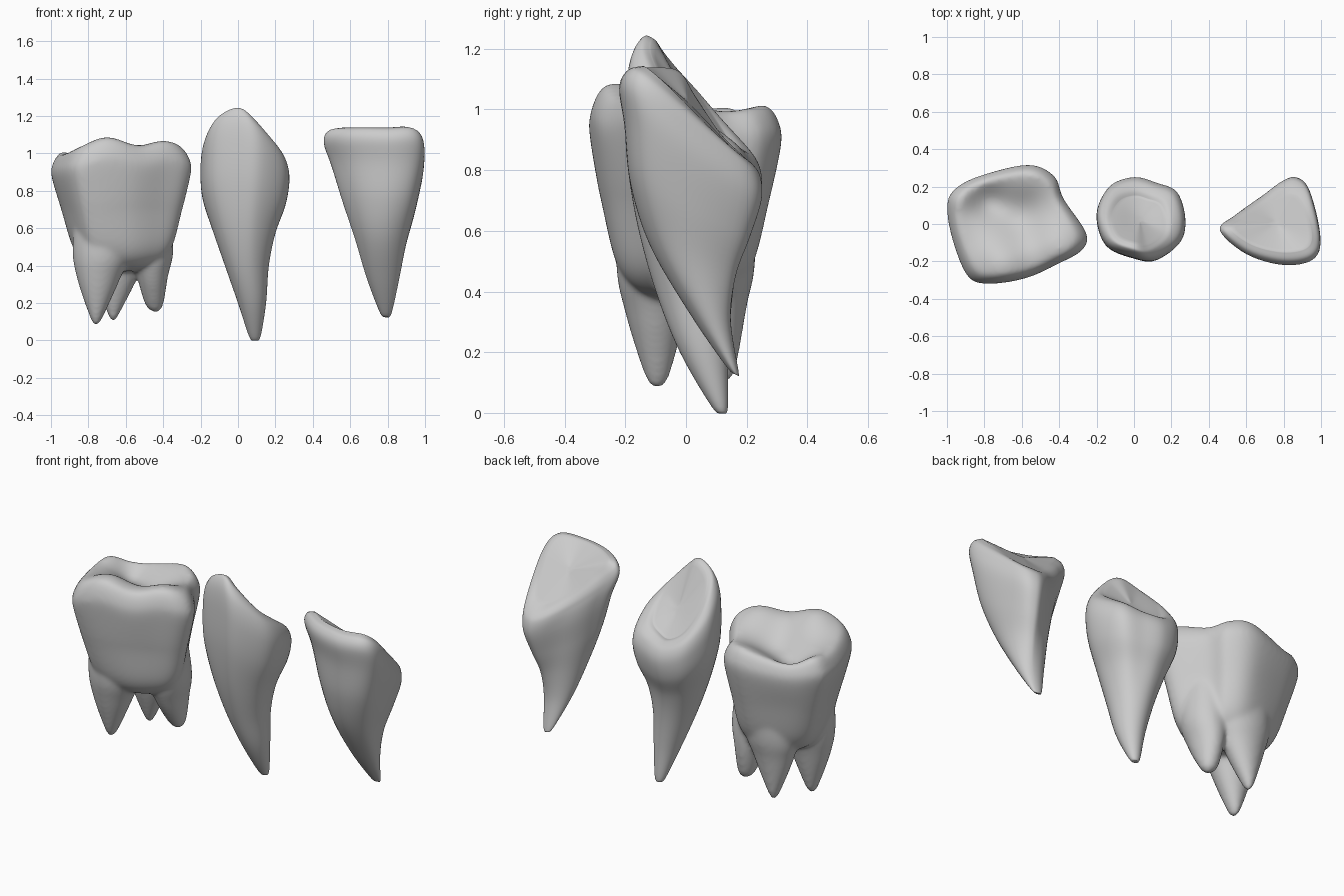
import bpy, bmesh, math

if "Cube" in bpy.data.objects:
    bpy.data.objects.remove(bpy.data.objects["Cube"])


def spline(p, i, f, closed):
    """Catmull-Rom sample between control tuples i and i+1."""
    n = len(p)
    k = [(i + d) % n if closed else min(max(i + d, 0), n - 1) for d in (-1, 0, 1, 2)]
    a, b, c, d = (p[j] for j in k)
    return [0.5 * (2 * y + (z - x) * f + (2 * x - 5 * y + 4 * z - w) * f * f
                   + (3 * y - x - 3 * z + w) * f ** 3) for x, y, z, w in zip(a, b, c, d)]


def unit_outline(pts, sub=6):
    """Smooth closed outline scaled to the unit square; third value is tilt."""
    s = [spline(pts, i, j / sub, True) for i in range(len(pts)) for j in range(sub)]
    x0, x1 = min(p[0] for p in s), max(p[0] for p in s)
    y0, y1 = min(p[1] for p in s), max(p[1] for p in s)
    return [((x - x0) / (x1 - x0), (y - y0) / (y1 - y0), t) for x, y, t in s]


def loft(bm, pts, rings, bumps=(), lo=0.72, sub=6):
    """rings: front z, back z, x min, x max, y min, y max, roundness."""
    shape = unit_outline(pts)
    dense = [spline(rings, i, j / sub, False) for i in range(len(rings) - 1) for j in range(sub)]
    dense.append(rings[-1])
    loops = []
    for zf, zb, xl, xr, yf, yb, w in dense:
        w = min(max(w, 0), 1)
        loop = []
        for u, v, t in shape:
            a = math.atan2(v - .5, u - .5)
            u += w * (.5 + .5 * math.cos(a) - u)
            v += w * (.5 + .5 * math.sin(a) - v)
            loop.append((xl + u * (xr - xl), yf + v * (yb - yf), zf + t * (zb - zf)))
        loops.append(loop)
    # top surface: shrink the last loop towards its middle
    last = loops[-1]
    mid = [sum(p[i] for p in last) / len(last) for i in range(3)]
    for k in range(1, 10):
        loops.append([[m + (c - m) * (1 - k / 10) for c, m in zip(p, mid)] for p in last])
    vl = []
    for loop in loops:
        row = []
        for x, y, z in loop:
            f = min(max((z - lo) / .2, 0), 1)
            f = f * f * (3 - 2 * f)
            z += f * sum(h * math.exp(-((x - bx) ** 2 + (y - by) ** 2) / (r * r))
                         for bx, by, h, r in bumps)
            row.append(bm.verts.new((x, y, z)))
        vl.append(row)
    n = len(shape)
    for a, b in zip(vl, vl[1:]):
        for i in range(n):
            j = (i + 1) % n
            bm.faces.new((a[i], a[j], b[j], b[i]))
    bm.faces.new(vl[0][::-1])
    bm.faces.new(vl[-1])


def finish(bm, name):
    bmesh.ops.recalc_face_normals(bm, faces=bm.faces)
    for f in bm.faces:
        f.smooth = True
    me = bpy.data.meshes.new(name)
    bm.to_mesh(me)
    bm.free()
    ob = bpy.data.objects.new(name, me)
    bpy.context.collection.objects.link(ob)
    return ob


# incisor: wedge with a slanted back face
bm = bmesh.new()
loft(bm, [(.46, -.03, .04), (.6, -.16, 0), (.8, -.22, 0), (.96, -.19, 0), (1, -.07, .25),
          (.94, .18, .85), (.87, .25, 1), (.79, .23, .95), (.67, .14, .7), (.54, .05, .33)],
     [(.13, .13, .785, .795, .163, .172, 1), (.15, .135, .76, .82, .135, .173, 1),
      (.33, .30, .69, .86, .01, .15, .85), (.55, .45, .625, .9, -.12, .17, .6),
      (.75, .58, .56, .95, -.185, .215, .3), (.95, .70, .50, .99, -.205, .25, .1),
      (1.07, .78, .46, .997, -.22, .245, 0), (1.125, .825, .475, .985, -.195, .215, 0),
      (1.138, .865, .52, .95, -.15, .16, 0)])
finish(bm, "incisor")

# canine: pointed, with a dished back face
bm = bmesh.new()
loft(bm, [(0, -.19, 0), (.12, -.2, .16), (.25, -.1, .5), (.275, .03, .7), (.23, .17, .88),
          (.12, .22, .97), (0, .25, 1), (-.13, .2, .85), (-.2, .05, .5), (-.15, -.12, .16)],
     [(0, 0, .085, .095, .115, .125, 1), (.02, .02, .06, .12, .085, .138, 1),
      (.2, .2, .0, .15, -.02, .14, 1), (.4, .4, -.07, .165, -.1, .155, .8),
      (.62, .55, -.135, .2, -.16, .185, .4), (.85, .67, -.19, .255, -.195, .235, .1),
      (1.05, .77, -.2, .275, -.2, .25, 0), (1.18, .84, -.188, .255, -.185, .23, 0),
      (1.245, .88, -.155, .205, -.15, .185, 0), (1.24, .89, -.12, .17, -.115, .15, 0)],
     [(.03, .04, -.04, .12)])
finish(bm, "canine")

# molar crown with cusps and a hollow between them
bm = bmesh.new()
crown = [(-1, .1), (-.96, .19), (-.83, .26), (-.57, .32), (-.43, .26), (-.38, .14),
         (-.26, -.04), (-.28, -.13), (-.4, -.2), (-.58, -.28), (-.78, -.31), (-.89, -.27),
         (-.97, -.08)]
prof = [(.37, -.68, -.54, -.06, .06, 1), (.41, -.81, -.43, -.17, .16, .5),
        (.5, -.885, -.35, -.235, .225, .25), (.7, -.945, -.297, -.28, .275, 0),
        (.88, -.998, -.25, -.318, .315, 0), (.95, -.985, -.26, -.31, .305, 0),
        (.995, -.95, -.3, -.28, .275, 0), (1, -.9, -.35, -.24, .24, 0)]
loft(bm, [(x, y, 0) for x, y in crown], [(z, z, *r) for z, *r in prof],
     [(-.7, -.22, .088, .15), (-.4, -.12, .068, .14), (-.54, .25, .02, .1), (-.93, .14, .02, .07),
      (-.62, .05, -.07, .14), (-.78, .12, -.07, .1)])
# molar roots, their upper ends buried in the crown
circle = [(math.cos(i * math.pi / 4), math.sin(i * math.pi / 4), 0) for i in range(8)]
roots = [((.08, -.765, -.755, -.105, -.09), (.12, -.79, -.725, -.135, -.055),
          (.33, -.86, -.63, -.2, .0), (.5, -.885, -.57, -.23, .04), (.8, -.86, -.62, -.21, .02)),
         ((.15, -.45, -.43, .06, .085), (.19, -.495, -.4, .02, .12),
          (.34, -.54, -.375, -.07, .15), (.5, -.58, -.345, -.12, .15), (.8, -.6, -.38, -.12, .12)),
         ((.1, -.675, -.66, .12, .14), (.15, -.70, -.63, .09, .165),
          (.35, -.77, -.53, .02, .2), (.5, -.8, -.48, .0, .228), (.8, -.78, -.5, .0, .23))]
for root in roots:
    loft(bm, circle, [(z, z, *r, 1) for z, *r in root])
molar = finish(bm, "molar")
# fuse crown and roots into one smooth skin
m = molar.modifiers.new("fuse", 'REMESH')
m.mode = 'VOXEL'
m.voxel_size = .011
m.use_smooth_shade = True
s = molar.modifiers.new("soften", 'SMOOTH')
s.factor = .5
s.iterations = 16
